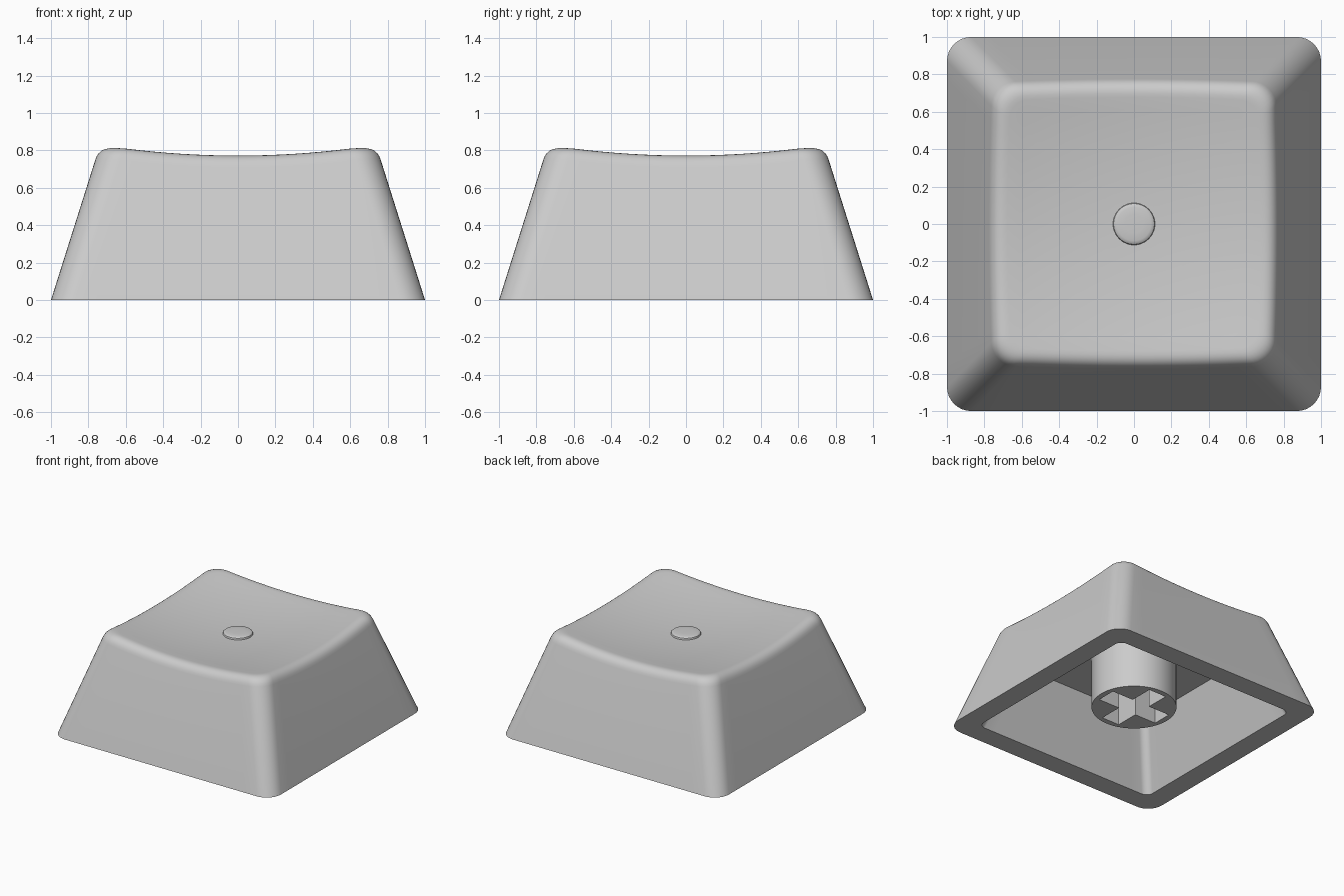
import bpy, bmesh, math
from mathutils import Vector

if "Cube" in bpy.data.objects:
    bpy.data.objects.remove(bpy.data.objects["Cube"])

grey = bpy.data.materials.new("light_grey_plastic")
grey.diffuse_color = (0.6, 0.6, 0.6, 1)
grey.use_nodes = True
grey.node_tree.nodes["Principled BSDF"].inputs["Base Color"].default_value = grey.diffuse_color

SLOPE = 0.316      # inward lean of the side walls
EDGE_SEGS, CORNER_SEGS = 16, 8


def finish(name, bm, smooth=True):
    bmesh.ops.recalc_face_normals(bm, faces=bm.faces)
    mesh = bpy.data.meshes.new(name)
    bm.to_mesh(mesh)
    bm.free()
    mesh.materials.append(grey)
    obj = bpy.data.objects.new(name, mesh)
    bpy.context.collection.objects.link(obj)
    if smooth:
        bpy.ops.object.select_all(action='DESELECT')
        obj.select_set(True)
        bpy.context.view_layer.objects.active = obj
        bpy.ops.object.shade_smooth_by_angle(angle=math.radians(30))
    return obj


def rounded_square(h, r):
    """Plan outline of a rounded square with half-width h and corner radius r."""
    pts = []
    for side in range(4):
        a0 = side * math.pi / 2
        c, s = math.cos(a0), math.sin(a0)
        local = [(h, -(h - r) + 2 * (h - r) * i / EDGE_SEGS) for i in range(EDGE_SEGS)]
        for i in range(CORNER_SEGS):
            a = math.pi / 2 * i / CORNER_SEGS
            local.append((h - r + r * math.cos(a), h - r + r * math.sin(a)))
        pts += [(c * x - s * y, s * x + c * y) for x, y in local]
    return pts


def dish(x, y):
    return 0.72 + 0.11 * (x * x + y * y)


def bridge(bm, a, b):
    n = len(a)
    for i in range(n):
        bm.faces.new((a[i], a[(i + 1) % n], b[(i + 1) % n], b[i]))


# Cap shell: sloping walls, rounded upper edge, dished top and hollow inside
R, T = 0.13, 0.075
N = 4 * (EDGE_SEGS + CORNER_SEGS)
low, crest, inner = [], [], []
for i in range(N):
    h = 0.75
    for _ in range(8):
        x, y = rounded_square(h, R)[i]
        h = 1 - SLOPE * dish(x, y)
    x, y = rounded_square(h, R)[i]
    z = dish(x, y)
    crest.append(Vector((x, y, z)))
    zl = z - T * 0.95
    low.append(Vector((*rounded_square(1 - SLOPE * zl, R)[i], zl)))
    x, y = rounded_square(h - T, R - 0.03)[i]
    inner.append(Vector((x, y, dish(x, y))))

rings = [[(x, y, 0.53) for x, y in rounded_square(0.65, 0.06)],
         [(x, y, 0) for x, y in rounded_square(0.83, 0.06)],
         [(x, y, 0) for x, y in rounded_square(1, R)]]
for k in range(8):
    t = k / 7
    rings.append([a * (1 - t) ** 2 + b * 2 * t * (1 - t) + c * t * t
                  for a, b, c in zip(low, crest, inner)])
for k in range(1, 10):
    f = 1 - k / 10
    rings.append([(p.x * f, p.y * f, dish(p.x * f, p.y * f)) for p in inner])

bm = bmesh.new()
loops = [[bm.verts.new(p) for p in ring] for ring in rings]
for a, b in zip(loops, loops[1:]):
    bridge(bm, a, b)
bm.faces.new(loops[0])
bm.faces.new(loops[-1])
finish("cap_shell", bm)

# Small raised button in the centre of the dish
bm = bmesh.new()
loops = []
for r, z in [(0.112, 0.70), (0.112, 0.727), (0.109, 0.734), (0.102, 0.739),
             (0.09, 0.742), (0.05, 0.744)]:
    loops.append([bm.verts.new((r * math.cos(2 * math.pi * i / 48),
                                r * math.sin(2 * math.pi * i / 48), z)) for i in range(48)])
for a, b in zip(loops, loops[1:]):
    bridge(bm, a, b)
bm.faces.new(loops[0])
bm.faces.new(loops[-1])
finish("centre_bump", bm)

# Round mounting stem under the cap
bm = bmesh.new()
bmesh.ops.create_cone(bm, cap_ends=True, segments=64, radius1=0.32, radius2=0.32, depth=0.5)
bmesh.ops.translate(bm, verts=bm.verts, vec=(0, 0, 0.35))
stem = finish("mounting_stem", bm)

# Cross-shaped socket cut into the stem
L, W = 0.275, 0.08
bm = bmesh.new()
cross = []
for k in range(4):
    c, s = round(math.cos(k * math.pi / 2)), round(math.sin(k * math.pi / 2))
    cross += [(c * x - s * y, s * x + c * y) for x, y in ((L, -W), (L, W), (W, W))]
bottom, top = [[bm.verts.new((x, y, z)) for x, y in cross] for z in (0, 0.48)]
bridge(bm, bottom, top)
bm.faces.new(bottom)
bm.faces.new(top)
cutter = finish("cross_cutter", bm, smooth=False)
cut = stem.modifiers.new("cross_socket", 'BOOLEAN')
cut.operation, cut.solver, cut.object = 'DIFFERENCE', 'EXACT', cutter
# Bake the cut so the sharp socket edges stay, then drop the cutter
bpy.context.view_layer.objects.active = stem
stem.modifiers.move(len(stem.modifiers) - 1, 0)
bpy.ops.object.modifier_apply(modifier=cut.name)
bpy.data.objects.remove(cutter)
bpy.ops.object.select_all(action='DESELECT')
stem.select_set(True)
bpy.ops.object.shade_smooth_by_angle(angle=math.radians(30))
